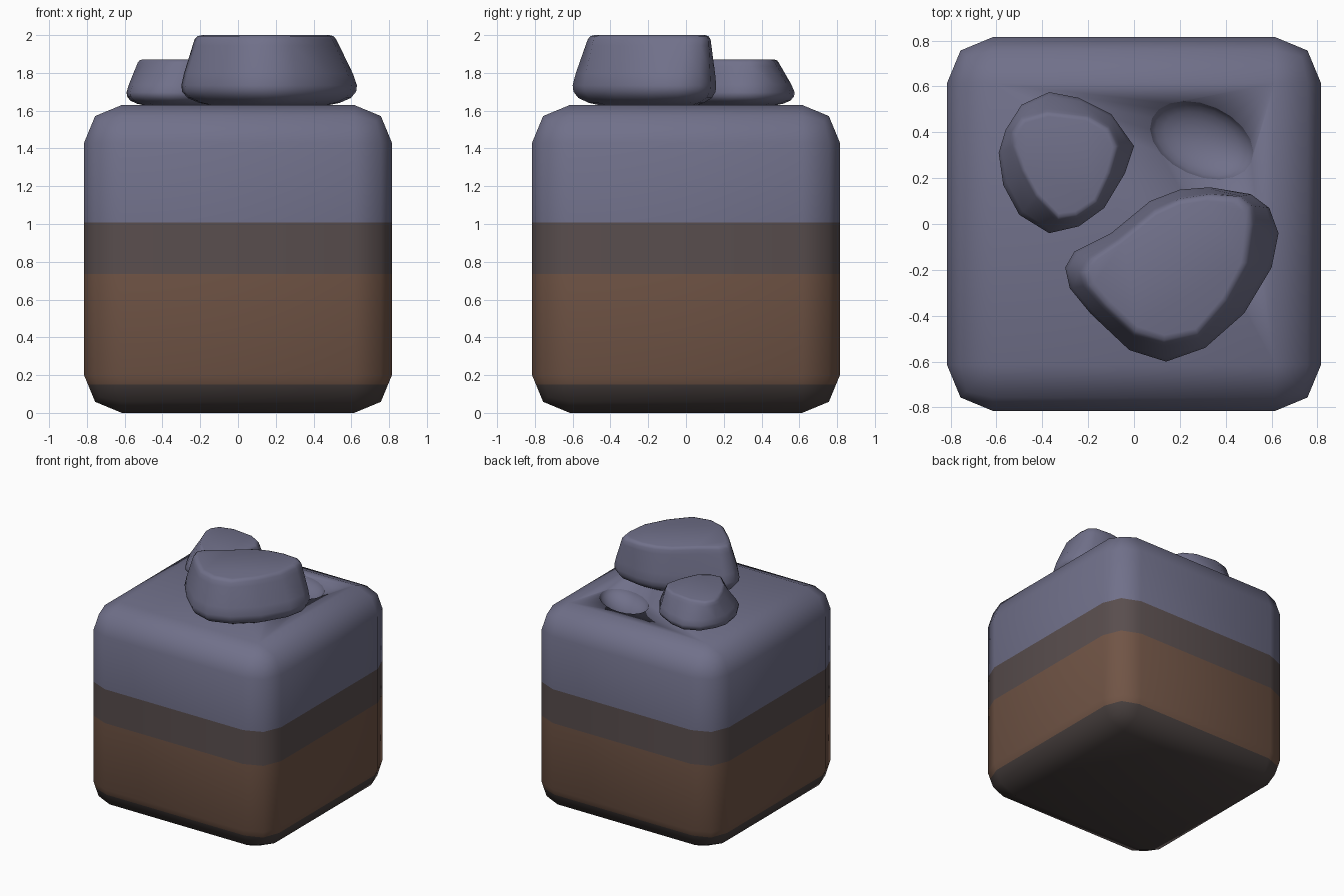
import bpy, bmesh, math
from mathutils import Vector, Matrix

if "Cube" in bpy.data.objects:
    bpy.data.objects.remove(bpy.data.objects["Cube"])


def material(name, rgb):
    m = bpy.data.materials.new(name)
    m.diffuse_color = (*rgb, 1)
    m.use_nodes = True
    m.node_tree.nodes["Principled BSDF"].inputs["Base Color"].default_value = m.diffuse_color
    return m


STONE = material("blue grey stone", (0.163, 0.163, 0.254))
MIXED = material("dark mixed soil", (0.100, 0.076, 0.076))
EARTH = material("brown earth", (0.163, 0.089, 0.060))
BASE = material("dark base soil", (0.066, 0.052, 0.050))


def make_object(name, bm, mats):
    bmesh.ops.recalc_face_normals(bm, faces=bm.faces)
    for f in bm.faces:
        f.smooth = True
    me = bpy.data.meshes.new(name)
    bm.to_mesh(me)
    bm.free()
    for m in mats:
        me.materials.append(m)
    ob = bpy.data.objects.new(name, me)
    bpy.context.collection.objects.link(ob)
    return ob


# rounded ground block
bm = bmesh.new()
bmesh.ops.create_cube(bm, size=1, matrix=Matrix.Translation((0, 0, 0.815)) @ Matrix.Diagonal((1.63, 1.63, 1.63, 1)))
bmesh.ops.bevel(bm, geom=bm.edges[:], offset=0.2, segments=2, profile=0.5, affect='EDGES')
block = make_object("ground_block", bm, [STONE, MIXED, EARTH, BASE])

# shallow pit in the top
bm = bmesh.new()
bmesh.ops.create_uvsphere(bm, u_segments=20, v_segments=12, radius=1,
                          matrix=Matrix.Translation((0.295, 0.365, 1.66))
                          @ Matrix.Rotation(math.radians(-24), 4, 'Z') @ Matrix.Diagonal((0.245, 0.16, 0.12, 1)))
cutter = make_object("pit_cutter", bm, [STONE])
cutter.hide_render = True
mod = block.modifiers.new("pit", 'BOOLEAN')
mod.operation = 'DIFFERENCE'
mod.solver = 'EXACT'
mod.object = cutter
bpy.context.view_layer.objects.active = block
block.select_set(True)
bpy.ops.object.modifier_apply(modifier=mod.name)
bpy.data.objects.remove(cutter)

# soil layers cut and coloured by height
LEVELS = (1.008, 0.735, 0.15)
bm = bmesh.new()
bm.from_mesh(block.data)
for z in LEVELS:
    bmesh.ops.bisect_plane(bm, geom=bm.verts[:] + bm.edges[:] + bm.faces[:],
                           plane_co=(0, 0, z), plane_no=(0, 0, 1))
for f in bm.faces:
    f.smooth = True
    f.material_index = sum(f.calc_center_median().z < z for z in LEVELS)
bm.to_mesh(block.data)
bm.free()


# rocks lofted from a wide lower outline to a smaller flat top outline
def rock(name, low, top, z_top):
    bm = bmesh.new()
    low = [Vector(p) for p in low]
    top = [Vector(p) for p in top]
    c = sum(low, Vector((0, 0))) / len(low)
    ct = sum(top, Vector((0, 0))) / len(top)
    h = z_top - 1.63
    # height fraction, blend low->top, scale
    steps = [(0.0, 0, 0.68), (0.03, 0, 0.80), (0.10, 0, 0.93), (0.19, 0, 0.99), (0.28, 0, 1.0),
             (0.45, 0.2, 1.0), (0.85, 0.85, 1.0), (0.94, 1, 1.0), (0.985, 1, 0.96), (1.0, 1, 0.9)]
    rings = []
    for hz, t, s in steps:
        cc = c.lerp(ct, t)
        pts = [cc + (a.lerp(b, t) - cc) * s for a, b in zip(low, top)]
        rings.append([bm.verts.new((p.x, p.y, 1.63 + h * hz)) for p in pts])
    n = len(low)
    for r0, r1 in zip(rings, rings[1:]):
        for i in range(n):
            bm.faces.new((r0[i], r0[(i + 1) % n], r1[(i + 1) % n], r1[i]))
    bm.faces.new(rings[0])
    bm.faces.new(rings[-1])
    return make_object(name, bm, [STONE])


rock("large_rock",
     [(-.30, -.19), (-.26, -.12), (-.10, -.04), (.07, .10), (.20, .15), (.33, .16), (.51, .13), (.59, .07),
      (.63, -.04), (.60, -.19), (.48, -.39), (.31, -.54), (.14, -.60), (-.02, -.55), (-.19, -.39), (-.28, -.28)],
     [(-.23, -.21), (-.19, -.15), (-.07, -.07), (.09, .06), (.20, .11), (.33, .13), (.46, .12), (.51, .08),
      (.52, 0), (.50, -.17), (.41, -.34), (.28, -.49), (.13, -.52), (0, -.48), (-.13, -.36), (-.21, -.27)],
     2.0)
rock("small_rock",
     [(-.59, .31), (-.56, .41), (-.49, .52), (-.37, .575), (-.24, .55), (-.10, .48), (0, .34),
      (-.04, .22), (-.13, .07), (-.24, -.01), (-.37, -.04), (-.50, .04), (-.57, .17)],
     [(-.53, .34), (-.53, .40), (-.49, .46), (-.38, .49), (-.20, .47), (-.11, .42), (-.07, .34),
      (-.10, .22), (-.16, .09), (-.25, .03), (-.33, .02), (-.43, .12), (-.49, .23)],
     1.87)
